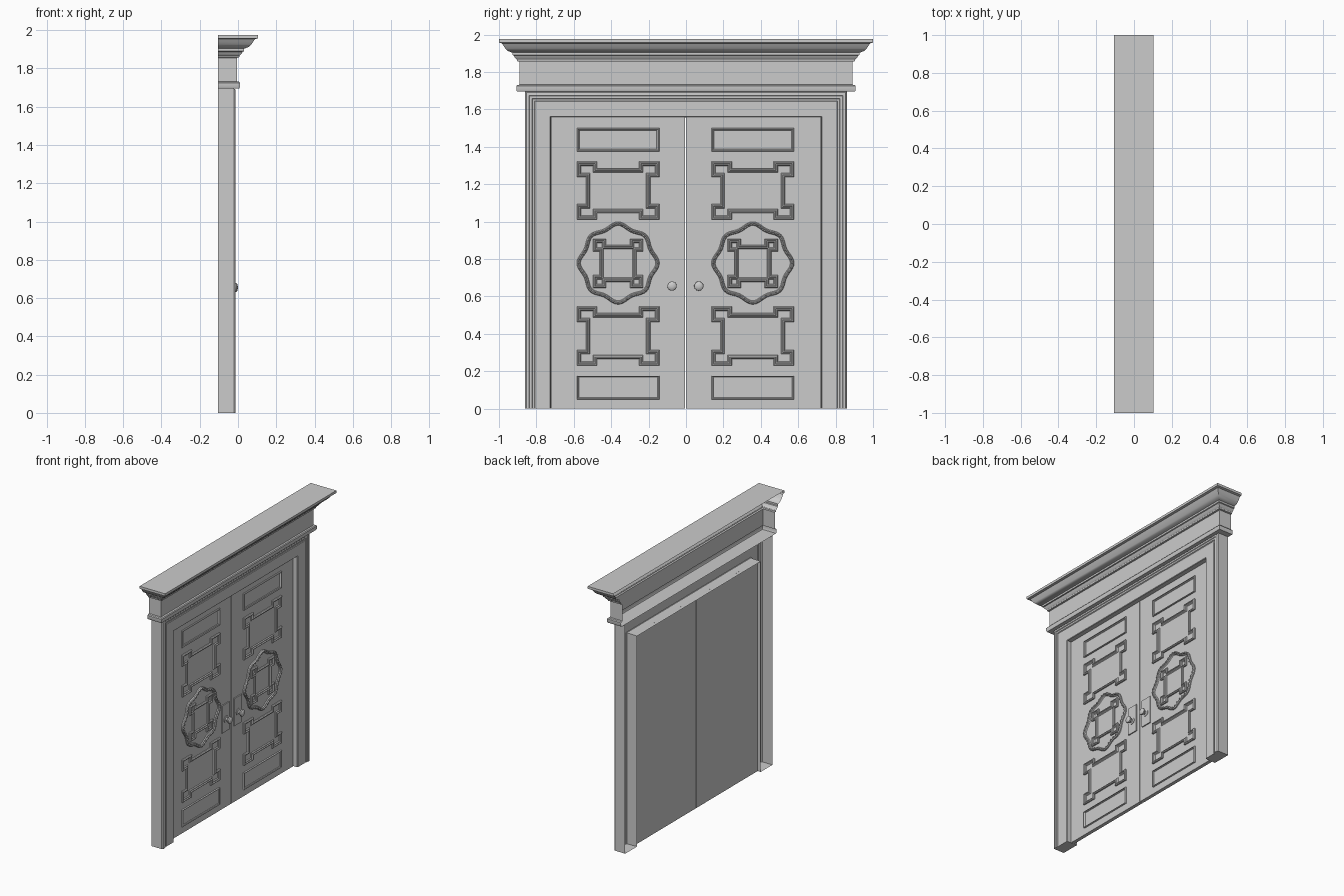
import bpy, bmesh
from math import cos, sin, pi
from mathutils import Vector, Matrix

if "Cube" in bpy.data.objects:
    bpy.data.objects.remove(bpy.data.objects["Cube"])

CY = -0.003          # centre line between the two leaves
DOOR_F, DOOR_B = -0.054, -0.08
BACK = -0.105


def finish(bm, name, smooth=True):
    bmesh.ops.recalc_face_normals(bm, faces=bm.faces[:])
    me = bpy.data.meshes.new(name)
    bm.to_mesh(me)
    bm.free()
    ob = bpy.data.objects.new(name, me)
    bpy.context.collection.objects.link(ob)
    if smooth:
        bpy.ops.object.select_all(action='DESELECT')
        ob.select_set(True)
        bpy.context.view_layer.objects.active = ob
        bpy.ops.object.shade_smooth_by_angle(angle=0.6)
    return ob


def loft(bm, rows, closed=False):
    """Skin quads between successive rows of points."""
    vs = [[bm.verts.new(p) for p in r] for r in rows]
    n = len(vs[0])
    for a, b in zip(vs, vs[1:]):
        for i in range(n if closed else n - 1):
            j = (i + 1) % n
            bm.faces.new((a[i], a[j], b[j], b[i]))
    return vs


def box(bm, x0, x1, y0, y1, z0, z1):
    m = Matrix.Translation(((x0 + x1) / 2, (y0 + y1) / 2, (z0 + z1) / 2)) @ \
        Matrix.Diagonal((x1 - x0, y1 - y0, z1 - z0, 1))
    bmesh.ops.create_cube(bm, size=1, matrix=m)


def inset(pts, d):
    """Mitred inward offset of a counter-clockwise outline."""
    out = []
    for i, p in enumerate(pts):
        a, b = p - pts[i - 1], pts[(i + 1) % len(pts)] - p
        n1 = Vector((-a.y, a.x)).normalized()
        n2 = Vector((-b.y, b.x)).normalized()
        out.append(p + (n1 + n2) / (1 + n1.dot(n2)) * d)
    return out


def moulding(bm, pts, s, w=0.022, h=0.014):
    prof = [(0, 0), (0, h * .6), (.2, h), (.42, h), (.55, h * .5), (.8, h * .45), (1, 0)]
    loft(bm, [[(DOOR_F + x, CY + s * p.x, p.y) for p in inset(pts, d * w)]
              for d, x in prof], True)


def rect(u0, u1, z0, z1):
    return [Vector(p) for p in ((u0, z0), (u1, z0), (u1, z1), (u0, z1))]


def eared(u0, u1, z0, z1, bu, bz, ru, rz):
    """Rectangle with a projecting square block at each corner."""
    cu, cz, hu, hz = (u0 + u1) / 2, (z0 + z1) / 2, (u1 - u0) / 2, (z1 - z0) / 2
    q = [(hu - ru, hz - bz), (hu, hz - bz), (hu, hz), (hu - bu, hz), (hu - bu, hz - rz)]
    pts = []
    for a, b, flip in ((1, 1, 0), (-1, 1, 1), (-1, -1, 0), (1, -1, 1)):
        pts += [Vector((cu + a * x, cz + b * z)) for x, z in (q[::-1] if flip else q)]
    return pts


# cornice, frieze and lower band: one profile wrapped round three sides
FX, FY = -0.006, 0.89
prof = [(.11, 1.975), (.11, 1.957), (.094, 1.953), (.086, 1.94), (.076, 1.925),
        (.062, 1.912), (.044, 1.905), (.037, 1.903), (.037, 1.89), (.03, 1.887),
        (.024, 1.875), (.014, 1.866), (.012, 1.857), (0, 1.855), (0, 1.732),
        (.012, 1.73), (.017, 1.724), (.017, 1.703), (.013, 1.695)]
bm = bmesh.new()
vs = loft(bm, [[(BACK, -FY - o, z), (FX + o, -FY - o, z), (FX + o, FY + o, z), (BACK, FY + o, z)]
               for o, z in prof])
bm.faces.new(vs[0])
bm.faces.new(vs[-1])
finish(bm, "cornice_and_frieze")

# door casing: inverted U, hollow at the back, capped at the feet
cas = [(0, BACK), (0, -.022), (.006, -.014), (.02, -.012), (.024, -.016), (.036, -.016),
       (.04, -.022), (.05, -.024), (.053, -.02), (.132, -.02), (.135, -.023), (.138, BACK)]
bm = bmesh.new()
vs = loft(bm, [[(x, d - .86, 0), (x, d - .86, 1.695 - d), (x, .86 - d, 1.695 - d), (x, .86 - d, 0)]
               for d, x in cas])
for k in (0, 3):
    bm.faces.new([r[k] for r in vs])
finish(bm, "door_casing")

# medallion outline with eight soft lobes
MU, MZ = 0.36, 0.778
N = 96
medal = []
for i in range(N):
    t = 2 * pi * i / N
    r = .208 + .010 * cos(8 * t) + .003 * cos(4 * t)
    medal.append(Vector((MU + r * cos(t), MZ + r * sin(t))))

for s, side in ((-1, "left"), (1, "right")):
    # leaf
    bm = bmesh.new()
    ys = sorted((CY + s * .003, s * .722))
    box(bm, DOOR_B, DOOR_F, ys[0], ys[1], 0, 1.558)
    finish(bm, side + "_door_leaf", False)

    # panel mouldings
    bm = bmesh.new()
    for z0, z1, w in ((1.375, 1.5, .014), (.05, .175, .01)):
        moulding(bm, rect(.14, .58, z0, z1), s, w, .01)
    for z0, z1 in ((1.01, 1.32), (.23, .545)):
        moulding(bm, eared(.14, .58, z0, z1, .108, .083, .048, .035), s)
    moulding(bm, eared(MU - .134, MU + .134, .645, .908, .07, .068, .035, .033), s)
    finish(bm, side + "_panel_mouldings", False)

    # medallion ring with beads
    bm = bmesh.new()
    moulding(bm, medal, s, .02, .014)
    for p in inset(medal, .009)[::2]:
        bmesh.ops.create_icosphere(bm, subdivisions=1, radius=.0065,
                                   matrix=Matrix.Translation((DOOR_F + .013, CY + s * p.x, p.y)))
    finish(bm, side + "_medallion")

    # handle plate
    bm = bmesh.new()
    ys = sorted((CY + s * .029, CY + s * .114))
    box(bm, DOOR_F - .002, DOOR_F + .008, ys[0], ys[1], .565, .768)
    finish(bm, side + "_handle_plate", False)

    # turned knob
    bm = bmesh.new()
    kp = [(.024, .008), (.024, .012), (.013, .015), (.011, .026), (.02, .03),
          (.025, .037), (.024, .045), (.016, .051), (.006, .053)]
    vs = loft(bm, [[(DOOR_F + x, CY + s * .0715 + r * cos(2 * pi * i / 24),
                     .655 + r * sin(2 * pi * i / 24)) for i in range(24)] for r, x in kp], True)
    bm.faces.new(vs[-1])
    finish(bm, side + "_knob")
